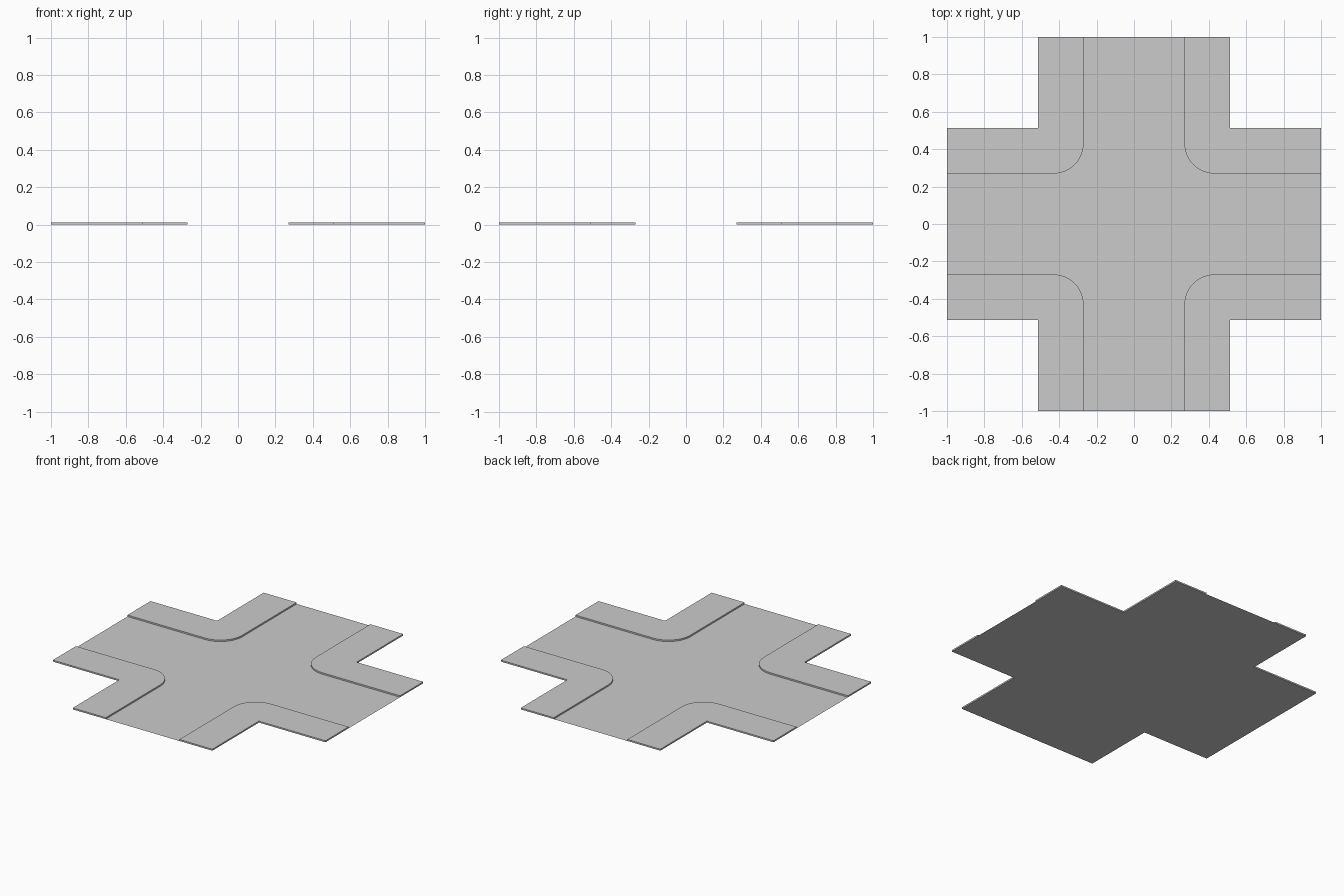
import bpy, bmesh
from math import sin, cos, pi, radians

if "Cube" in bpy.data.objects:
    bpy.data.objects.remove(bpy.data.objects["Cube"])

INNER, OUTER, END = 0.27, 0.512, 1.0   # kerb line, back of pavement, tile edge
RADIUS, HEIGHT, SEGMENTS = 0.16, 0.01, 12


def make_object(name, bm):
    mesh = bpy.data.meshes.new(name)
    bm.to_mesh(mesh)
    bm.free()
    obj = bpy.data.objects.new(name, mesh)
    bpy.context.collection.objects.link(obj)
    return obj


def add_face(bm, points, z=0.0):
    face = bm.faces.new([bm.verts.new((x, y, z)) for x, y in points])
    face.normal_update()
    if face.normal.z < 0:
        face.normal_flip()
    return face


def turn(points, k):
    """Rotate a 2D outline by k quarter turns."""
    for _ in range(k):
        points = [(-y, x) for x, y in points]
    return points


# Road surface: a cross with chamfered inner corners
bm = bmesh.new()
outline = []
for k in range(4):
    outline += turn([(END, INNER), (OUTER, INNER), (INNER, OUTER), (INNER, END)], k)
road_face = add_face(bm, outline)
bmesh.ops.triangulate(bm, faces=[road_face])
make_object("road", bm)

# Flat base under the pavements
bm = bmesh.new()
for k in range(4):
    add_face(bm, turn([(OUTER, INNER), (END, INNER), (END, OUTER), (OUTER, OUTER)], k))
    add_face(bm, turn([(INNER, OUTER), (OUTER, OUTER), (OUTER, END), (INNER, END)], k))
    add_face(bm, turn([(OUTER, INNER), (OUTER, OUTER), (INNER, OUTER)], k))
make_object("pavement_base", bm)

# Raised corner pavements with a rounded kerb, open underneath
centre = INNER + RADIUS
arc = [(centre + RADIUS * cos(a), centre + RADIUS * sin(a))
       for a in (pi + i * pi / 2 / SEGMENTS for i in range(SEGMENTS + 1))]
profile = [(INNER, END)] + arc + [(END, INNER), (END, OUTER), (OUTER, OUTER), (OUTER, END)]
for k in range(4):
    bm = bmesh.new()
    top = add_face(bm, turn(profile, k), HEIGHT)
    walls = bmesh.ops.extrude_edge_only(bm, edges=top.edges[:])
    for v in walls["geom"]:
        if isinstance(v, bmesh.types.BMVert):
            v.co.z = 0.0
    bmesh.ops.triangulate(bm, faces=[top])
    bmesh.ops.recalc_face_normals(bm, faces=bm.faces[:])
    if max(bm.faces, key=lambda f: f.calc_center_median().z).normal.z < 0:
        bmesh.ops.reverse_faces(bm, faces=bm.faces[:])
    obj = make_object(f"pavement_{k + 1}", bm)
    bpy.ops.object.select_all(action='DESELECT')
    obj.select_set(True)
    bpy.context.view_layer.objects.active = obj
    bpy.ops.object.shade_smooth_by_angle(angle=radians(30))
